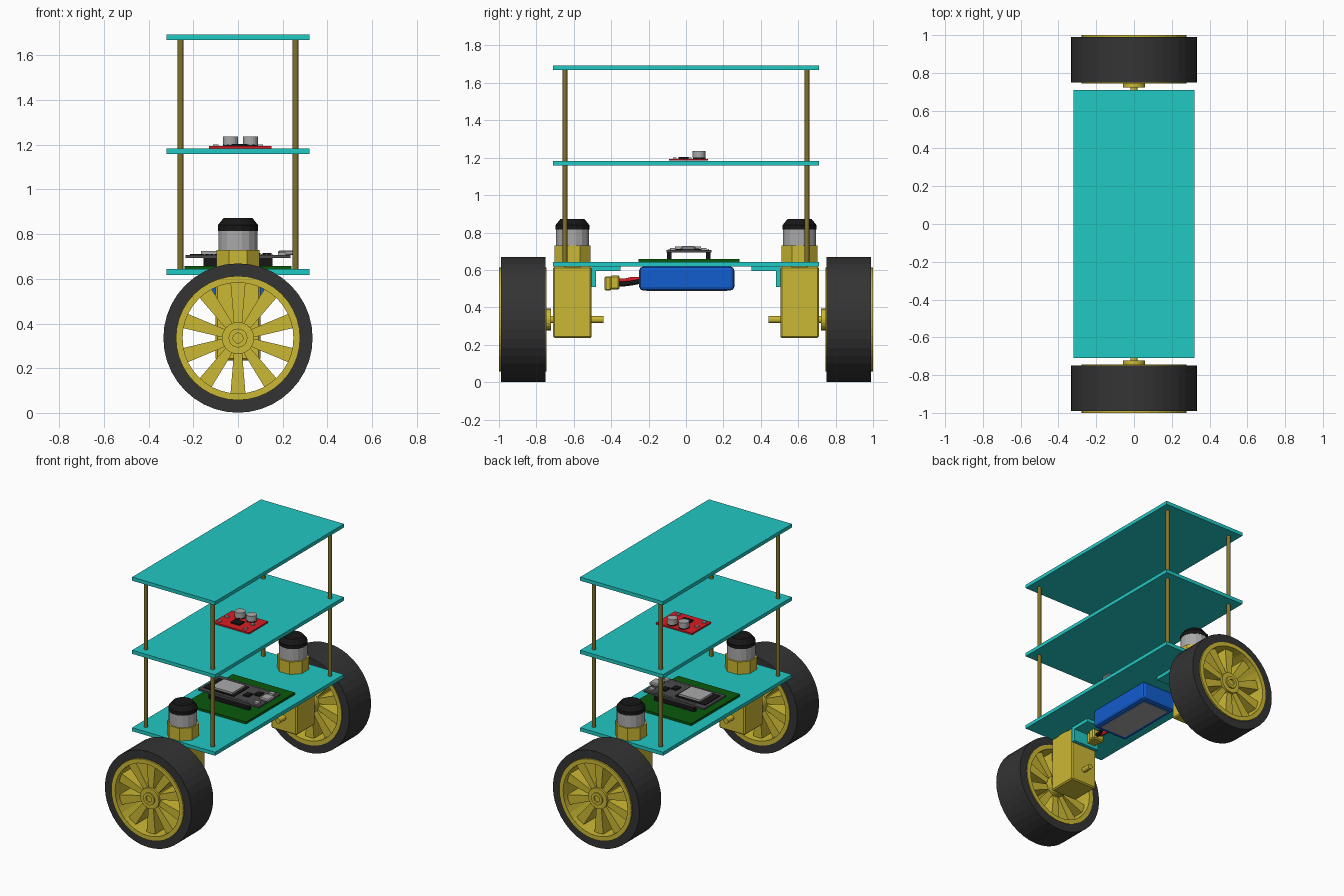
import bpy, bmesh, math
from mathutils import Matrix, Vector

if "Cube" in bpy.data.objects:
    bpy.data.objects.remove(bpy.data.objects["Cube"])

def mat(name, r, g, b):
    m = bpy.data.materials.new(name)
    m.diffuse_color = (r, g, b, 1)
    m.use_nodes = True
    m.node_tree.nodes["Principled BSDF"].inputs["Base Color"].default_value = m.diffuse_color
    return m

TEAL = mat("teal", .015, .58, .55)
YELLOW = mat("yellow", .60, .48, .035)
RUBBER = mat("rubber", .034, .034, .034)
BRASS = mat("brass", .22, .17, .025)
BLUE = mat("blue", .006, .11, .62)
SILVER = mat("silver", .40, .40, .40)
BLACK = mat("black", .008, .008, .008)
GREEN = mat("board_green", .003, .10, .004)
RED = mat("red", .68, .012, .018)
GREY = mat("dark_grey", .07, .07, .075)

def finish(name, bm, m):
    bmesh.ops.recalc_face_normals(bm, faces=bm.faces)
    me = bpy.data.meshes.new(name)
    bm.to_mesh(me)
    bm.free()
    me.materials.append(m)
    ob = bpy.data.objects.new(name, me)
    bpy.context.collection.objects.link(ob)
    return ob

def box(name, x0, x1, y0, y1, z0, z1, m, bevel=0, seg=2):
    bm = bmesh.new()
    bmesh.ops.create_cube(bm, size=1)
    for v in bm.verts:
        v.co = ((x0 + x1) / 2 + v.co.x * (x1 - x0),
                (y0 + y1) / 2 + v.co.y * (y1 - y0),
                (z0 + z1) / 2 + v.co.z * (z1 - z0))
    if bevel:
        bmesh.ops.bevel(bm, geom=bm.edges[:], offset=bevel, segments=seg,
                        affect='EDGES', profile=.5)
    return finish(name, bm, m)

def lathe(name, profile, n, m, centre, along_y=False, closed=False, turn=0):
    """Spin (radius, height) points about z, or about y when along_y is set."""
    bm = bmesh.new()
    rings = []
    for r, h in profile:
        ring = []
        for i in range(n):
            a = 2 * math.pi * i / n + turn
            c, s = r * math.cos(a), r * math.sin(a)
            p = Vector((c, h, s)) if along_y else Vector((c, s, h))
            ring.append(bm.verts.new(p + Vector(centre)))
        rings.append(ring)
    pairs = list(zip(rings, rings[1:])) + ([(rings[-1], rings[0])] if closed else [])
    for a, b in pairs:
        for i in range(n):
            bm.faces.new((a[i], a[(i + 1) % n], b[(i + 1) % n], b[i]))
    if not closed:
        bm.faces.new(rings[0])
        bm.faces.new(rings[-1])
    return finish(name, bm, m)

def tube(name, r0, r1, y0, y1, n, m, centre):
    return lathe(name, [(r0, y0), (r1, y0), (r1, y1), (r0, y1)], n, m, centre, True, True)

def rod(name, r, h0, h1, n, m, centre, along_y=False, turn=0):
    return lathe(name, [(r, h0), (r, h1)], n, m, centre, along_y, turn=turn)

def wire(name, pts, r, m):
    cu = bpy.data.curves.new(name, 'CURVE')
    cu.dimensions = '3D'
    cu.bevel_depth = r
    cu.bevel_resolution = 2
    sp = cu.splines.new('POLY')
    sp.points.add(len(pts) - 1)
    for p, co in zip(sp.points, pts):
        p.co = (*co, 1)
    cu.materials.append(m)
    bpy.context.collection.objects.link(bpy.data.objects.new(name, cu))

# Three deck plates and their four standoffs
for name, z in (("lower_deck", .618), ("middle_deck", 1.158), ("upper_deck", 1.668)):
    box(name, -.32, .32, -.71, .71, z, z + .025, TEAL)
for x in (-.258, .258):
    for y in (-.647, .647):
        rod("standoff", .013, .643, 1.668, 12, BRASS, (x, y, 0))

AXLE = .335
for s in (-1, 1):
    # Wheel: tyre, rim, hub and ten spokes
    c = (0, 0, AXLE)
    tube("tyre", .276, .334, s * .75, s * .99, 40, RUBBER, c)
    tube("rim", .248, .278, s * .745, s, 40, YELLOW, c)
    rod("wheel_hub", .072, s * .745, s * .975, 24, YELLOW, c, True)
    tube("hub_ring", .022, .042, s * .97, s * .985, 24, YELLOW, c)
    rod("hub_boss", .058, s * .722, s * .75, 20, YELLOW, c, True)
    bm = bmesh.new()
    for k in range(10):
        rot = Matrix.Rotation(math.radians(18 + 36 * k), 4, 'Y')
        vs = [bm.verts.new(rot @ Vector((r, s * y, w)) + Vector(c))
              for y in (.79, .96) for r, w in ((.06, -.018), (.06, .018), (.255, .034), (.255, -.034))]
        for f in ((0, 1, 2, 3), (4, 5, 6, 7), (0, 1, 5, 4), (1, 2, 6, 5), (2, 3, 7, 6), (3, 0, 4, 7)):
            bm.faces.new([vs[i] for i in f])
    finish("wheel_spokes", bm, YELLOW)
    rod("axle", .018, s * .44, s * .76, 16, YELLOW, c, True)

    # Gear motor standing through the lower deck
    y = s * .607
    ys = sorted((s * .505, s * .71))
    box("gearbox", -.1, .1, *ys, .235, .618, YELLOW, .008, 1)
    rod("gearbox_neck", .104, .6, .73, 8, YELLOW, (0, y, 0), turn=math.pi / 8)
    rod("motor_can", .09, .73, .82, 16, SILVER, (0, y, 0), turn=math.pi / 16)
    lathe("motor_cap", [(.092, .815), (.092, .84), (.066, .872), (.0, .874)][:3],
          16, BLACK, (0, y, 0), turn=math.pi / 16)

    # Angle bracket
    box("bracket_wall", -.1, .1, *sorted((s * .48, s * .505)), .51, .618, TEAL)
    box("bracket_flange", -.1, .1, *sorted((s * .35, s * .505)), .594, .618, TEAL)

# Battery with label, leads and plug
box("battery", -.135, .135, -.25, .258, .49, .618, BLUE, .02)
box("battery_label", -.1, .1, -.21, .22, .486, .492, SILVER)
wire("red_lead", [(-.03, -.24, .55), (-.03, -.29, .55), (-.015, -.33, .54), (-.015, -.37, .54)], .013, RED)
wire("black_lead", [(.03, -.24, .54), (.03, -.29, .53), (.015, -.33, .525), (.015, -.37, .525)], .013, BLACK)
box("plug_body", -.045, .045, -.405, -.355, .495, .57, YELLOW, .008, 1)
box("plug_tip", -.035, .035, -.435, -.4, .49, .565, YELLOW, .006, 1)

# Carrier board and controller on header strips
box("carrier_board", -.24, .24, -.255, .285, .643, .658, GREEN)
for y in (-.09, .12):
    box("header_strip", -.155, .155, y - .012, y + .012, .658, .695, BLACK)
box("controller_board", -.235, .235, -.105, .135, .694, .706, GREY)
box("radio_module", -.215, .02, -.075, .095, .706, .711, BLACK)
box("radio_shield", -.165, .0, -.06, .08, .711, .724, SILVER)
box("usb_socket", .18, .252, -.025, .05, .706, .728, SILVER, .006, 1)
for x, y in ((.06, .0), (.11, .05)):
    box("controller_chip", x, x + .04, y - .03, y + .02, .706, .715, BLACK)
for y in (-.07, .095):
    box("push_button", .18, .215, y - .015, y + .015, .706, .718, SILVER)
for y in (-.09, .12):
    for i in range(15):
        x = -.15 + i * .0214
        box("header_pin", x - .004, x + .004, y - .004, y + .004, .7, .712, SILVER)

# Power board with two capacitors on the middle deck
box("power_board", -.13, .15, -.092, .118, 1.184, 1.194, RED)
for x in (-.033, .056):
    rod("capacitor_base", .036, 1.194, 1.201, 8, BLACK, (x, .07, 0), turn=math.pi / 8)
    rod("capacitor", .034, 1.2, 1.237, 20, SILVER, (x, .07, 0))
box("driver_chip", -.03, .04, -.04, .015, 1.194, 1.203, BLACK)
for x in (-.1, .1):
    for y in (-.06, .02):
        box("small_part", x - .012, x + .012, y - .01, y + .01, 1.194, 1.202, SILVER)
